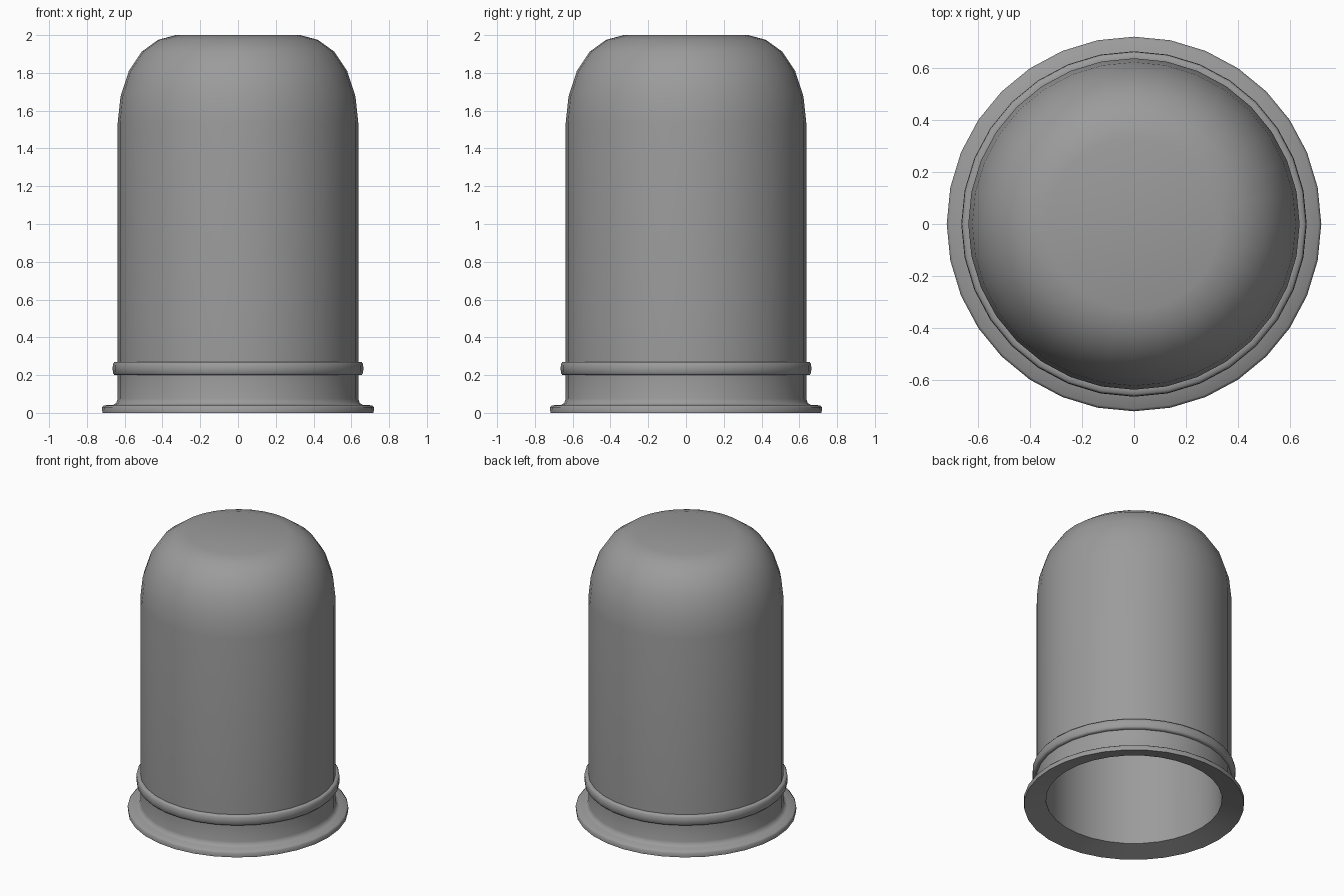
import bpy, bmesh
from math import radians, cos, sin, tau

if "Cube" in bpy.data.objects:
    bpy.data.objects.remove(bpy.data.objects["Cube"])

SIDES = 32
WALL = 0.06


def lathe(name, profile):
    """Revolve a closed (radius, z) profile about z; radius 0 becomes a single pole."""
    bm = bmesh.new()
    rings = []
    for r, z in profile:
        n = 1 if r == 0 else SIDES
        rings.append([bm.verts.new((r * cos(tau * i / SIDES), r * sin(tau * i / SIDES), z))
                      for i in range(n)])
    for a, b in zip(rings, rings[1:] + rings[:1]):
        if len(a) == len(b) == 1:
            continue  # gap between outer and inner pole
        for i in range(SIDES):
            j = (i + 1) % SIDES
            quad = [a[i % len(a)], a[j % len(a)], b[j % len(b)], b[i % len(b)]]
            bm.faces.new(list(dict.fromkeys(quad)))
    # Profile runs counter-clockwise, so all faces already point outwards
    mesh = bpy.data.meshes.new(name)
    bm.to_mesh(mesh)
    bm.free()
    obj = bpy.data.objects.new(name, mesh)
    bpy.context.collection.objects.link(obj)
    bpy.ops.object.select_all(action='DESELECT')
    obj.select_set(True)
    bpy.context.view_layer.objects.active = obj
    bpy.ops.object.shade_smooth_by_angle(angle=radians(58))
    return obj


# Base flange: underside rises to the opening, softened rim, fillet into the neck
flange = [(0.575, 0.04), (0.718, 0), (0.72, 0.03), (0.71, 0.04),
          (0.662, 0.042), (0.645, 0.052), (0.637, 0.075)]

# Rounded bead around the neck
bead = [(0.637, 0.2), (0.654, 0.2), (0.662, 0.21), (0.664, 0.235),
        (0.662, 0.26), (0.654, 0.27), (0.637, 0.27)]

# Straight body and rounded shoulder with a flat top
dome = [(0.637, 1.535), (0.622, 1.675), (0.578, 1.81), (0.51, 1.912),
        (0.423, 1.975), (0.33, 2.0), (0, 2.0)]

# Hollow inside, offset by the wall thickness
inside = [(0, 2.0 - WALL), (0.32, 2.0 - WALL), (0.4, 1.918), (0.472, 1.866),
          (0.526, 1.785), (0.563, 1.66), (0.575, 1.53)]

cover = lathe("domed_cover", flange + bead + dome + inside)

# Dark grey finish
finish = bpy.data.materials.new("dark_grey")
finish.diffuse_color = (0.33, 0.33, 0.33, 1)
finish.use_nodes = True
finish.node_tree.nodes["Principled BSDF"].inputs["Base Color"].default_value = finish.diffuse_color
cover.data.materials.append(finish)
